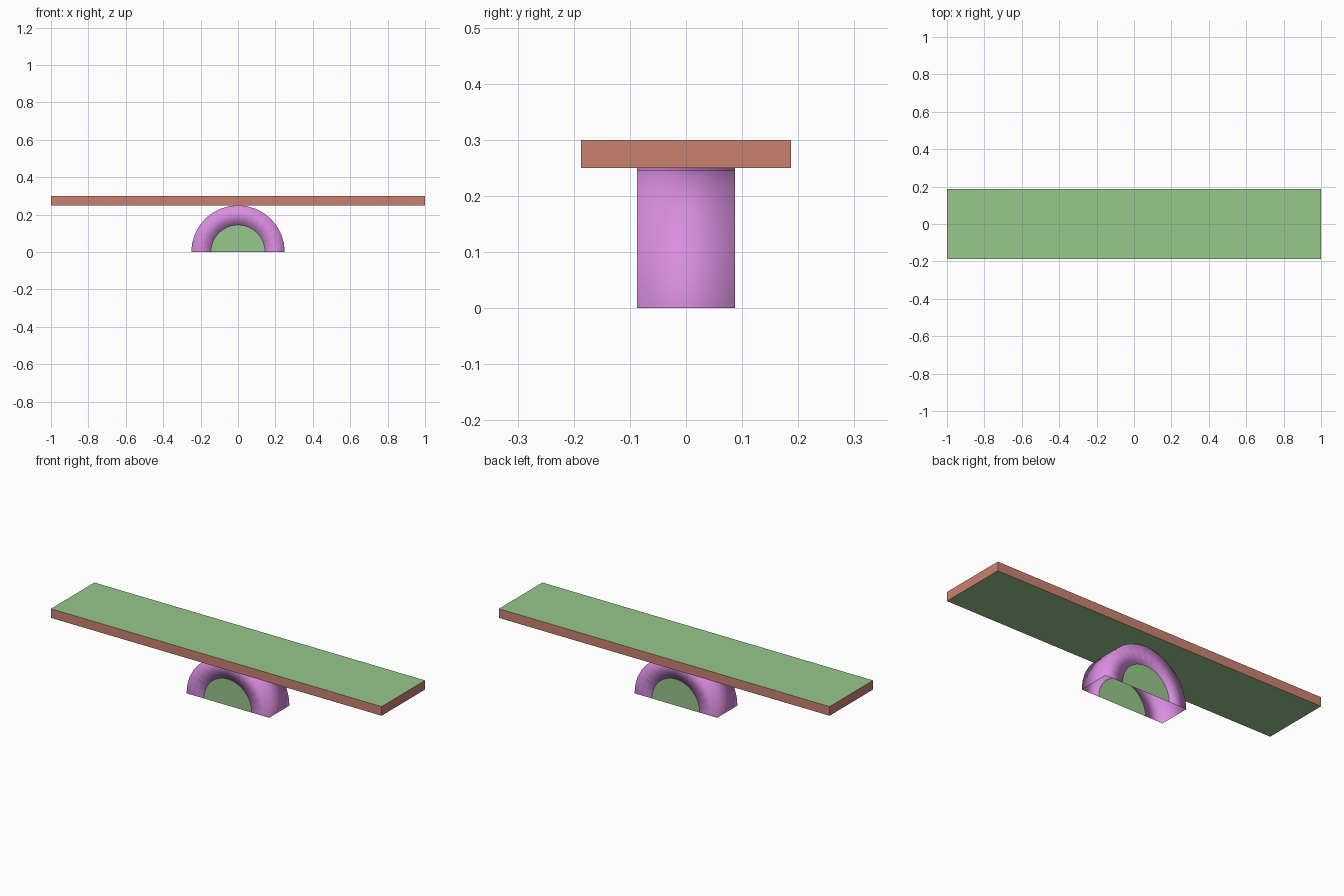
import bpy, bmesh
from math import sin, cos, pi
from mathutils import Vector

cube = bpy.data.objects.get("Cube")
if cube:
    bpy.data.objects.remove(cube, do_unlink=True)

SEGMENTS = 16
OUTER, INNER, HALF_DEPTH = 0.25, 0.145, 0.0875


def material(name, rgb):
    mat = bpy.data.materials.new(name)
    mat.use_nodes = True
    color = (*rgb, 1)
    mat.diffuse_color = color
    mat.node_tree.nodes["Principled BSDF"].inputs["Base Color"].default_value = color
    return mat


green = material("soft green", (0.31, 0.58, 0.26))
red = material("brick red", (0.60, 0.22, 0.165))
purple = material("orchid purple", (0.70, 0.27, 0.75))


def add_object(name, bm, *mats):
    mesh = bpy.data.meshes.new(name)
    bm.to_mesh(mesh)
    bm.free()
    for mat in mats:
        mesh.materials.append(mat)
    obj = bpy.data.objects.new(name, mesh)
    bpy.context.collection.objects.link(obj)
    return obj


def arc_point(radius, y, i):
    a = pi * i / SEGMENTS
    return Vector((radius * cos(a), y, radius * sin(a)))


# Plank: green top and underside, red edges
bm = bmesh.new()
bmesh.ops.create_cube(bm, size=1)
bmesh.ops.scale(bm, vec=(2, 0.375, 0.05), verts=bm.verts)
bmesh.ops.translate(bm, vec=(0, 0, 0.275), verts=bm.verts)
bm.normal_update()
for f in bm.faces:
    f.material_index = 0 if abs(f.normal.z) > 0.5 else 1
add_object("plank", bm, green, red)

# Arched pivot: open-bottomed shell with rounded shading
profile = [(INNER, -1), (OUTER, -1), (OUTER, 1), (INNER, 1)]
bm = bmesh.new()
rows, normals = [], []
for i in range(SEGMENTS + 1):
    rows.append([bm.verts.new(arc_point(r, s * HALF_DEPTH, i)) for r, s in profile])
    normals += [arc_point(1 if r == OUTER else -1, s, i).normalized() for r, s in profile]
for a, b in zip(rows, rows[1:]):
    for j in range(3):
        bm.faces.new((a[j], a[j + 1], b[j + 1], b[j])).smooth = True
arch = add_object("pivot_arch", bm, purple)
arch.data.normals_split_custom_set_from_vertices(normals)

# Half-round panels filling the front and back of the arch
for name, side in (("front_panel", -1), ("back_panel", 1)):
    bm = bmesh.new()
    verts = [bm.verts.new(arc_point(INNER, side * HALF_DEPTH, i)) for i in range(SEGMENTS + 1)]
    bm.faces.new(verts if side < 0 else verts[::-1])
    add_object(name, bm, green)
